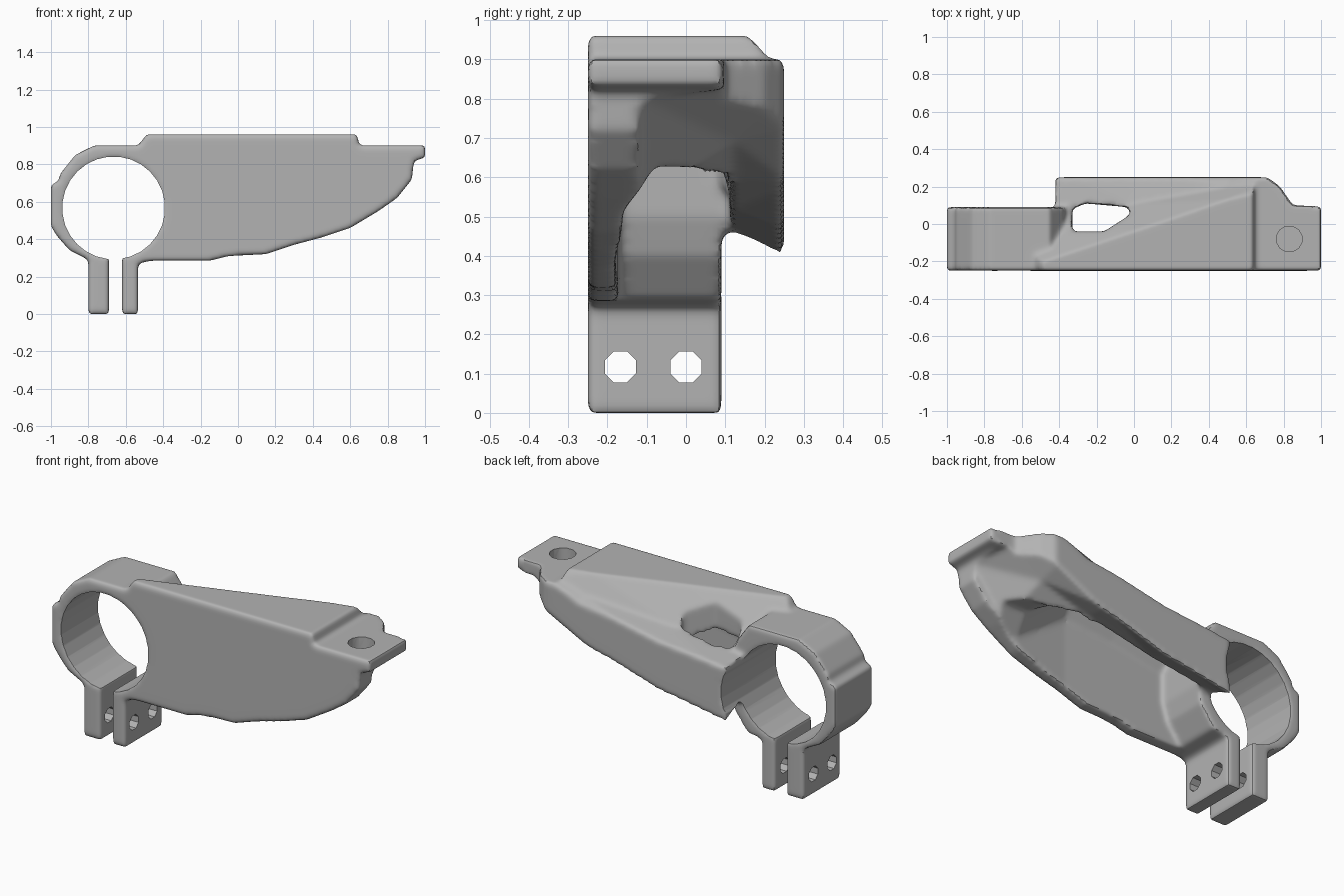
import bpy, bmesh, math
from mathutils import Vector

old = bpy.data.objects.get("Cube")
if old:
    bpy.data.objects.remove(old, do_unlink=True)

grey = bpy.data.materials.new("plain_grey")
grey.use_nodes = True
colour = (0.45, 0.45, 0.45, 1)
grey.diffuse_color = colour
grey.node_tree.nodes["Principled BSDF"].inputs["Base Color"].default_value = colour


def loft(name, sections):
    """Closed solid through matching rings of points, facing outwards."""
    bm = bmesh.new()
    rings = [[bm.verts.new(p) for p in s] for s in sections]
    n = len(rings[0])
    for a, b in zip(rings, rings[1:]):
        for i in range(n):
            j = (i + 1) % n
            bm.faces.new((a[i], a[j], b[j], b[i]))
    bm.faces.new(rings[0][::-1])
    bm.faces.new(rings[-1])
    bm.normal_update()
    bmesh.ops.triangulate(bm, faces=bm.faces[:])
    if bm.calc_volume(signed=True) < 0:
        bmesh.ops.reverse_faces(bm, faces=bm.faces[:])
    bm.normal_update()
    mesh = bpy.data.meshes.new(name)
    bm.to_mesh(mesh)
    bm.free()
    ob = bpy.data.objects.new(name, mesh)
    bpy.context.scene.collection.objects.link(ob)
    return ob


def side_prism(name, pts, y0, y1):
    return loft(name, [[(x, y, z) for x, z in pts] for y in (y0, y1)])


def plan_prism(name, pts, z0, z1):
    return loft(name, [[(x, y, z) for x, y in pts] for z in (z0, z1)])


def drill(name, centre, axis, radius, length, sides):
    turn = Vector(axis).to_track_quat('Z', 'Y').to_matrix()
    rings = []
    for h in (-length / 2, length / 2):
        ring = []
        for i in range(sides):
            a = math.tau * (i + 0.5) / sides
            ring.append(Vector(centre) + turn @ Vector((radius * math.cos(a), radius * math.sin(a), h)))
        rings.append(ring)
    return loft(name, rings)


def apply_modifiers(ob):
    """Bake the modifiers; an empty result is refused."""
    bpy.context.view_layer.update()
    graph = bpy.context.evaluated_depsgraph_get()
    mesh = bpy.data.meshes.new_from_object(ob.evaluated_get(graph))
    ob.modifiers.clear()
    done = len(mesh.polygons) > 0
    if done:
        ob.data = mesh
    return done


def combine(ob, other, operation):
    other.hide_render = True
    for solver in ('EXACT', 'MANIFOLD', 'FLOAT'):
        mod = ob.modifiers.new(operation, 'BOOLEAN')
        mod.operation = operation
        mod.solver = solver
        mod.object = other
        if apply_modifiers(ob):
            break
    bpy.data.objects.remove(other, do_unlink=True)


# Arm: side profile trimmed to its plan outline
arm = side_prism("clamp_bracket", [
    (-0.54, 0.89), (-0.49, 0.96), (0.635, 0.96), (0.65, 0.9), (1, 0.9), (1, 0.835),
    (0.94, 0.82), (0.93, 0.72), (0.85, 0.62), (0.75, 0.55), (0.6, 0.46), (0.45, 0.41),
    (0.3, 0.37), (0.15, 0.32), (-0.05, 0.31), (-0.15, 0.285), (-0.47, 0.285)], -0.25, 0.25)
combine(arm, plan_prism("plan_outline", [
    (-0.56, -0.26), (1.1, -0.26), (1.1, 0.09), (0.85, 0.1), (0.78, 0.2), (0.7, 0.26),
    (-0.42, 0.26), (-0.42, 0.02), (-0.56, -0.18)], -0.1, 1.1), 'INTERSECT')

# Roof falling from the slanting ridge, then flattening towards the back wall
roof = []
for x, ridge, foot, foot_z, back_z in ((-0.7, -0.28, -0.08, 0.74, 0.69), (-0.42, -0.18, 0.02, 0.74, 0.7),
                                       (0, -0.04, 0.11, 0.78, 0.74), (0.5, 0.13, 0.2, 0.86, 0.8),
                                       (0.68, 0.17, 0.21, 0.92, 0.89), (0.9, 0.2, 0.23, 0.95, 0.93)):
    roof.append([(x, ridge, 0.962), (x, foot, foot_z), (x, 0.3, back_z), (x, 0.3, 1.2), (x, ridge, 1.2)])
combine(arm, loft("roof_cut", roof), 'DIFFERENCE')

# Underside rising from the front plate to the back wall
under = []
for y, line in ((-0.12, [(-0.7, 0.2), (0, 0.29), (0.4, 0.38), (0.75, 0.54), (0.95, 0.8)]),
                (0.12, [(-0.7, 0.42), (0, 0.52), (0.4, 0.6), (0.7, 0.69), (0.88, 0.825)]),
                (0.27, [(-0.7, 0.34), (0, 0.46), (0.4, 0.58), (0.7, 0.73), (0.82, 0.825)])):
    under.append([(x, y, z) for x, z in line + [(1.2, 0.83), (1.2, -0.2), (-0.7, -0.2)]])
combine(arm, loft("underside_cut", under), 'DIFFERENCE')

# Hollow between the two walls, narrowing to an arch in the nose
hollow = []
for x, y0, y1, front_top, back_top in ((-0.7, -0.17, 0.13, 0.75, 0.63), (-0.4, -0.17, 0.13, 0.76, 0.64),
                                       (0, -0.175, 0.13, 0.84, 0.69), (0.3, -0.18, 0.13, 0.87, 0.78),
                                       (0.62, -0.16, 0.11, 0.64, 0.63), (1.1, -0.13, 0.08, 0.6, 0.6)):
    hollow.append([(x, y0, -0.2), (x, y0, front_top - 0.12), (x, y0 + 0.07, front_top),
                   (x, y1 - 0.08, back_top), (x, y1 - 0.02, back_top - 0.1), (x, y1, -0.2)])
combine(arm, loft("hollow_cut", hollow), 'DIFFERENCE')

# Opening in the roof
combine(arm, plan_prism("roof_opening", [
    (-0.33, -0.04), (-0.16, -0.04), (-0.02, 0.05), (-0.03, 0.09), (-0.26, 0.11), (-0.33, 0.08)],
    0.5, 1.1), 'DIFFERENCE')

# Split clamp with two legs
combine(arm, side_prism("clamp_ring", [
    (-0.45, 0.9), (-0.77, 0.9), (-0.87, 0.85), (-0.95, 0.75), (-0.96, 0.71), (-1, 0.69),
    (-1, 0.47), (-0.97, 0.42), (-0.9, 0.34), (-0.8, 0.29), (-0.8, 0), (-0.535, 0),
    (-0.535, 0.27), (-0.44, 0.29), (-0.36, 0.4), (-0.33, 0.5), (-0.33, 0.67), (-0.38, 0.8)],
    -0.25, 0.09), 'UNION')
combine(arm, side_prism("clamp_gap", [
    (-0.69, -0.1), (-0.62, -0.1), (-0.62, 0.42), (-0.69, 0.42)], -0.4, 0.4), 'DIFFERENCE')
combine(arm, drill("bore_rough", (-0.665, 0, 0.567), (0, 1, 0), 0.265, 1, 24), 'DIFFERENCE')

# Fuse into one softly rounded casting
remesh = arm.modifiers.new("fuse", 'REMESH')
remesh.mode = 'VOXEL'
remesh.voxel_size = 0.012
soften = arm.modifiers.new("soften", 'SMOOTH')
soften.factor = 0.5
soften.iterations = 8
apply_modifiers(arm)

# Crisp bore, bolt holes and the blind hole in the tab
combine(arm, drill("bore", (-0.665, 0, 0.567), (0, 1, 0), 0.275, 1, 28), 'DIFFERENCE')
for y in (-0.167, 0):
    combine(arm, drill("leg_hole", (-0.66, y, 0.117), (1, 0, 0), 0.043, 0.5, 8), 'DIFFERENCE')
combine(arm, drill("tab_hole", (0.83, -0.08, 0.93), (0, 0, 1), 0.07, 0.2, 12), 'DIFFERENCE')

arm.data.materials.clear()
arm.data.materials.append(grey)
bpy.ops.object.select_all(action='DESELECT')
arm.select_set(True)
bpy.context.view_layer.objects.active = arm
bpy.ops.object.shade_smooth_by_angle(angle=math.radians(35))
